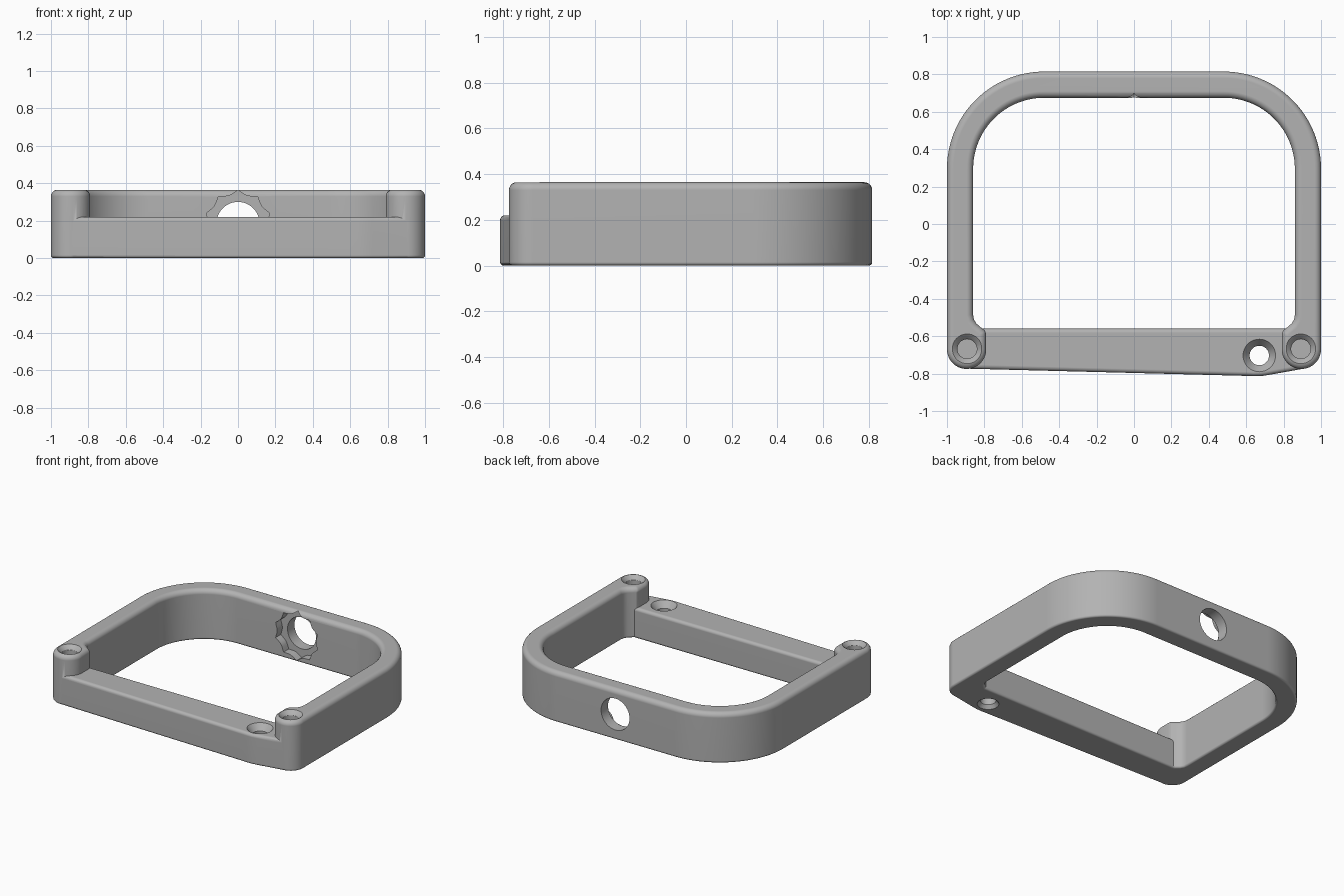
import bpy, bmesh
from math import sin, cos, pi, radians
from mathutils import Matrix

cube = bpy.data.objects.get("Cube")
if cube:
    bpy.data.objects.remove(cube, do_unlink=True)

grey = bpy.data.materials.new("plain_grey")
grey.use_nodes = True
colour = (0.45, 0.45, 0.45, 1)
grey.diffuse_color = colour
grey.node_tree.nodes["Principled BSDF"].inputs["Base Color"].default_value = colour


def arc(cx, cy, r, start, end, steps):
    angles = [radians(start + (end - start) * i / steps) for i in range(steps + 1)]
    return [(cx + r * cos(a), cy + r * sin(a)) for a in angles]


def finish(bm, name):
    bmesh.ops.recalc_face_normals(bm, faces=bm.faces)
    mesh = bpy.data.meshes.new(name)
    bm.to_mesh(mesh)
    bm.free()
    mesh.materials.append(grey)
    obj = bpy.data.objects.new(name, mesh)
    bpy.context.collection.objects.link(obj)
    return obj


def prism(name, outline, z0, z1, top=0, bottom=0, matrix=None):
    """Extrude an outline upwards and round its top and bottom rims."""
    bm = bmesh.new()
    base = bm.faces.new([bm.verts.new((x, y, z0)) for x, y in outline])
    new = bmesh.ops.extrude_face_region(bm, geom=[base], use_keep_orig=True)["geom"]
    bmesh.ops.translate(bm, vec=(0, 0, z1 - z0),
                        verts=[v for v in new if isinstance(v, bmesh.types.BMVert)])
    bmesh.ops.recalc_face_normals(bm, faces=bm.faces)
    for z, size, segments in ((z1, top, 5), (z0, bottom, 3)):
        if size:
            rim = [e for e in bm.edges if all(abs(v.co.z - z) < 1e-5 for v in e.verts)]
            bmesh.ops.bevel(bm, geom=rim, offset=size, segments=segments,
                            profile=0.5, affect='EDGES', clamp_overlap=False)
    if matrix:
        bm.transform(matrix)
    return finish(bm, name)


def lathe(name, profile, x, y, sides=40):
    """Closed solid of revolution about a vertical axis, from (radius, z) pairs."""
    bm = bmesh.new()
    rings = [[bm.verts.new((px, py, z)) for px, py in arc(x, y, r, 0, 360, sides)[:-1]]
             for r, z in profile]
    for low, high in zip(rings, rings[1:]):
        for i in range(sides):
            j = (i + 1) % sides
            bm.faces.new((low[i], low[j], high[j], high[i]))
    bm.faces.new(rings[0])
    bm.faces.new(rings[-1])
    return finish(bm, name)


def combine(target, tool, operation):
    mod = target.modifiers.new("combine", 'BOOLEAN')
    mod.operation, mod.solver, mod.object = operation, 'EXACT', tool
    bpy.context.view_layer.objects.active = target
    bpy.ops.object.modifier_apply(modifier=mod.name)
    bpy.data.objects.remove(tool, do_unlink=True)


# Tall U-shaped wall ending in two rounded posts
half = arc(0.48, 0.295, 0.52, 90, 0, 24)
half += arc(0.895, -0.67, 0.105, 0, -180, 20)
half += [(0.79, -0.59), (0.797, -0.57), (0.82, -0.552), (0.843, -0.532), (0.856, -0.51), (0.86, -0.485)]
half += arc(0.48, 0.295, 0.38, 0, 90, 24)
frame = prism("frame", half + [(-x, y) for x, y in reversed(half)],
              0, 0.365, top=0.035, bottom=0.015)

# Low front bar with a slightly skewed front face
bar = [(-0.91, -0.56), (-0.91, -0.773), (0.6, -0.812), (0.64, -0.814), (0.68, -0.813),
       (0.72, -0.807), (0.91, -0.773), (0.91, -0.56)]
combine(frame, prism("front_bar", bar, 0, 0.22, top=0.022, bottom=0.015), 'UNION')

# Blind dished holes in the posts
for side in (-1, 1):
    dish = [(0.052, 0.25), (0.052, 0.335), (0.06, 0.347), (0.08, 0.365), (0.08, 0.42)]
    combine(frame, lathe("post_hole", dish, side * 0.892, -0.668), 'DIFFERENCE')

# Through hole in the bar, countersunk at both ends
bolt = [(0.072, -0.05), (0.072, 0), (0.052, 0.025), (0.052, 0.175), (0.087, 0.22), (0.087, 0.3)]
combine(frame, lathe("bolt_hole", bolt, 0.67, -0.703), 'DIFFERENCE')

# Round opening through the back wall with a scalloped recess on its inner side
to_back = Matrix.Translation((0, 0, 0.185)) @ Matrix.Rotation(pi / 2, 4, 'X')
opening = arc(0, 0, 0.115, 0, 360, 48)[:-1]
combine(frame, prism("back_hole", opening, -0.95, -0.6, matrix=to_back), 'DIFFERENCE')
lobes, steps = 10, 6
scallop = []
for i in range(lobes * steps):
    angle = pi / 2 + 2 * pi * i / (lobes * steps)
    radius = 0.178 - 0.022 * sin(pi * (i % steps) / steps)
    scallop.append((radius * cos(angle), radius * sin(angle)))
combine(frame, prism("recess", scallop, -0.735, -0.6, matrix=to_back), 'DIFFERENCE')

# Smooth shading with crisp rims
bpy.ops.object.select_all(action='DESELECT')
frame.select_set(True)
bpy.context.view_layer.objects.active = frame
bpy.ops.object.shade_smooth_by_angle(angle=radians(32))
weighted = frame.modifiers.new("even_normals", 'WEIGHTED_NORMAL')
weighted.keep_sharp = True
